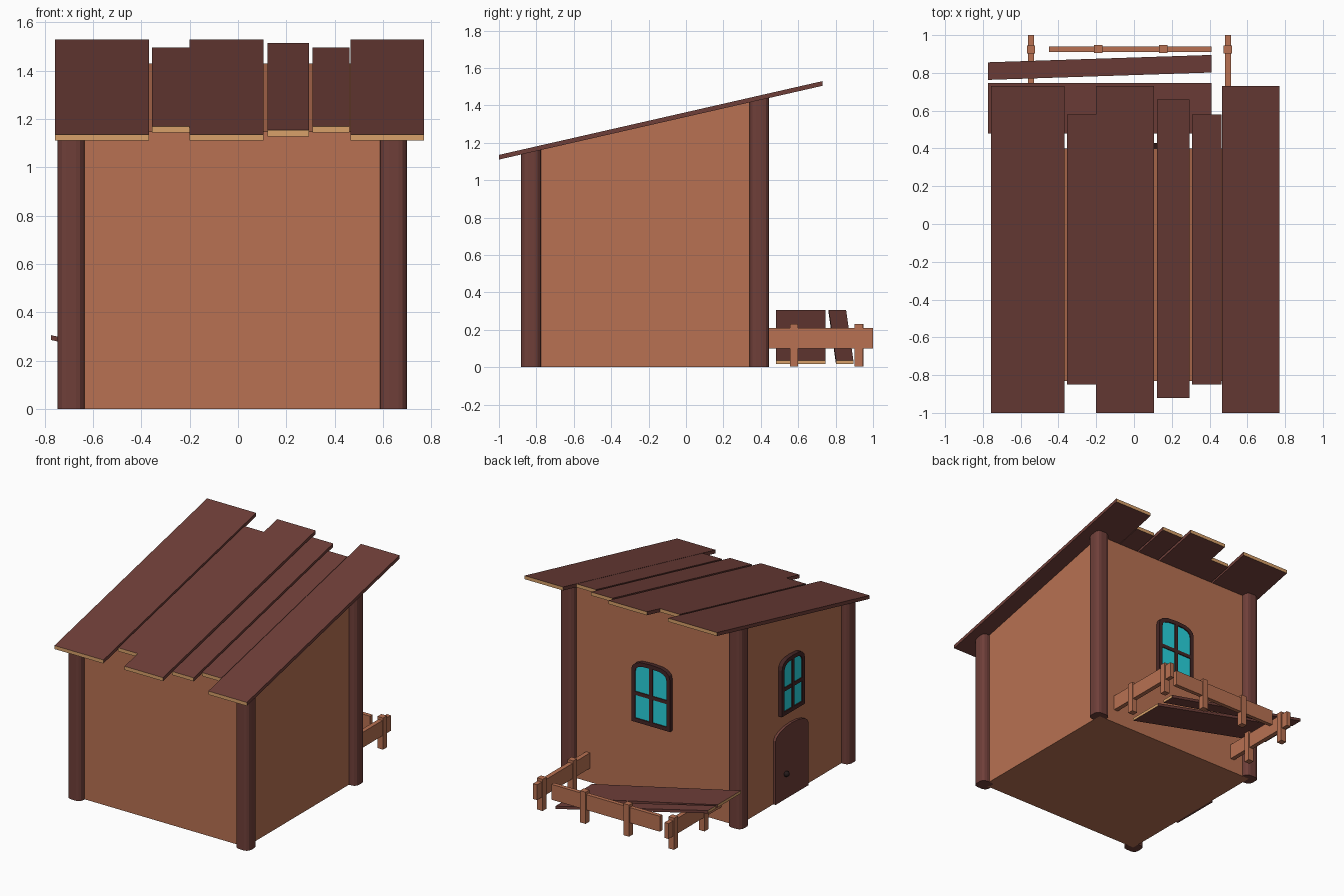
import bpy, bmesh, math
from mathutils import Matrix, Vector

if "Cube" in bpy.data.objects:
    bpy.data.objects.remove(bpy.data.objects["Cube"])


def mat(name, r, g, b):
    m = bpy.data.materials.new(name)
    m.diffuse_color = (*[((c / 255 + 0.055) / 1.055) ** 2.4 for c in (r, g, b)], 1)
    m.use_nodes = True
    m.node_tree.nodes["Principled BSDF"].inputs["Base Color"].default_value = m.diffuse_color
    return m


WALL = mat("clay_wood", 184, 113, 82)
DARK = mat("dark_wood", 111, 63, 57)
TAN = mat("cut_wood", 216, 161, 106)
FRAME = mat("frame_wood", 68, 38, 37)
GLASS = mat("teal_glass", 40, 212, 222)
IRON = mat("black_iron", 38, 27, 27)


def roof_z(y):
    return 1.135 + 0.228 * (y + 1)


def finish(name, bm, *mats):
    bmesh.ops.recalc_face_normals(bm, faces=bm.faces)
    me = bpy.data.meshes.new(name)
    bm.to_mesh(me)
    bm.free()
    for m in mats:
        me.materials.append(m)
    ob = bpy.data.objects.new(name, me)
    bpy.context.collection.objects.link(ob)
    return ob


def box(name, xs, ys, zs, *mats, warp=None, end_axis=None, bevel=0):
    """Box from ranges; warp moves vertices, faces at the ends of end_axis get the second colour,
    bevel rounds the upright edges."""
    bm = bmesh.new()
    bmesh.ops.create_cube(bm, size=1)
    bm.normal_update()
    if end_axis is not None:
        for f in bm.faces:
            f.material_index = int(abs(f.normal[end_axis]) > 0.9)
    for v in bm.verts:
        v.co = Vector([r[0] if c < 0 else r[1] for c, r in zip(v.co, (xs, ys, zs))])
    if bevel:
        upright = [e for e in bm.edges if abs(e.verts[0].co.z - e.verts[1].co.z) > 0.5]
        bmesh.ops.bevel(bm, geom=upright, offset=bevel, segments=3, profile=0.5, affect='EDGES')
    if warp:
        for v in bm.verts:
            v.co = warp(v.co)
    return finish(name, bm, *mats)


def under_roof(co):
    if co.z > 0.5:
        co.z = roof_z(co.y) - 0.025
    return co


# House body with a sloping top
X0, X1, Y0, Y1 = -0.69, 0.643, -0.83, 0.40
box("house_body", (X0, X1), (Y0, Y1), (0, 1), WALL, warp=under_roof)

# Rounded square corner posts, cut to the roof slope
for side, xs in (("left", (-0.746, -0.635)), ("right", (0.587, 0.698))):
    for end, ys in (("front", (-0.881, -0.776)), ("back", (0.339, 0.444))):
        box(f"{end}_{side}_post", xs, ys, (0, 1), DARK, warp=under_roof, bevel=0.035)

# Roof planks with light cut ends
PLANKS = [(-0.756, -0.368, -1, 0.73), (-0.355, -0.2, -0.85, 0.58), (-0.2, 0.105, -1, 0.73),
          (0.122, 0.293, -0.92, 0.66), (0.308, 0.462, -0.85, 0.58), (0.465, 0.77, -1, 0.73)]
for i, (a, b, c, d) in enumerate(PLANKS):
    box(f"roof_plank_{i + 1}", (a, b), (c, d), (-0.025, 0), DARK, TAN, end_axis=1,
        warp=lambda co: Vector((co.x, co.y, co.z + roof_z(co.y))))


# Two fallen planks leaning up towards the left
def lean(skew):
    return lambda co: Vector((co.x, co.y + skew * (co.x - 0.41), co.z + (0.41 - co.x) * 0.228))


box("fallen_wide_plank", (-0.773, 0.41), (0.48, 0.747), (0.016, 0.036), DARK, TAN, end_axis=0, warp=lean(0))
box("fallen_narrow_plank", (-0.773, 0.41), (0.802, 0.895), (0.016, 0.036), DARK, TAN, end_axis=0, warp=lean(0.033))

# Fence rails and posts
RAIL = (0.10, 0.21)
box("back_rail", (-0.45, 0.41), (0.911, 0.94), RAIL, WALL)
spots = [(-0.19, 0.926), (0.155, 0.926)]
for side, x in (("left", -0.545), ("right", 0.497)):
    box(f"{side}_rail", (x - 0.016, x + 0.016), (0.39, 1.0), RAIL, WALL)
    spots += [(x, 0.578), (x, 0.924)]
for i, (x, y) in enumerate(spots):
    box(f"fence_post_{i + 1}", (x - 0.022, x + 0.022), (y - 0.022, y + 0.022), (0.003, 0.23), WALL)


# Arched outline: width, base, shoulder and apex heights; low powers give squarer corners
def arch(w, z0, shoulder, apex, px, pz, n=8):
    pts = [(-w / 2, z0), (w / 2, z0)]
    for i in range(n + 1):
        c, s = math.cos(math.pi * i / n), max(0, math.sin(math.pi * i / n))
        pts.append((math.copysign(abs(c) ** px, c) * w / 2, shoulder + (apex - shoulder) * s ** pz))
    return pts


def loft(name, place, outer, inner, d0, d1, m):
    """Extrude an outline from depth d0 to d1; with an inner outline it becomes a ring."""
    bm = bmesh.new()

    def loop(pts, d):
        return [bm.verts.new(place(u, z, d)) for u, z in pts]

    def band(a, b):
        for i in range(len(a)):
            j = (i + 1) % len(a)
            bm.faces.new((a[i], a[j], b[j], b[i]))

    o0, o1 = loop(outer, d0), loop(outer, d1)
    band(o0, o1)
    if inner:
        i0, i1 = loop(inner, d0), loop(inner, d1)
        band(o1, i1)
        band(i1, i0)
        band(i0, o0)
    else:
        bm.faces.new(o0)
        bm.faces.new(o1)
    return finish(name, bm, m)


def rect(a, b, c, d):
    return [(a, c), (b, c), (b, d), (a, d)]


def window(name, place, w, z0, z1):
    t, sh, mid = 0.028, z1 - 0.07, (z0 + z1) / 2 - 0.015
    outer = arch(w, z0, sh, z1, 0.65, 0.9)
    inner = arch(w - 2 * t, z0 + t, sh - 0.01, z1 - t, 0.65, 0.9)
    loft(name + "_frame", place, outer, inner, -0.01, 0.03, FRAME)
    loft(name + "_glass", place, inner, None, 0.014, 0.022, GLASS)
    loft(name + "_upright_bar", place, rect(-0.013, 0.013, z0 + 0.01, z1 - 0.01), None, 0, 0.029, FRAME)
    loft(name + "_cross_bar", place, rect(0.01 - w / 2, w / 2 - 0.01, mid - 0.013, mid + 0.013), None, 0, 0.028, FRAME)


def on_back(u, z, d):
    return (u - 0.02, Y1 + d, z)


def on_left(u, z, d):
    return (X0 - d, u - 0.19, z)


# Windows in the back and left walls
window("back_window", on_back, 0.306, 0.545, 0.985)
window("left_window", on_left, 0.26, 0.61, 1.01)

# Arched door with a round knob
loft("door", on_left, arch(0.37, 0, 0.455, 0.52, 1, 1), None, -0.01, 0.018, DARK)
bm = bmesh.new()
bmesh.ops.create_uvsphere(bm, u_segments=12, v_segments=8, radius=0.02,
                          matrix=Matrix.Translation(on_left(0.075, 0.183, 0.028)))
for f in bm.faces:
    f.smooth = True
finish("door_knob", bm, IRON)
